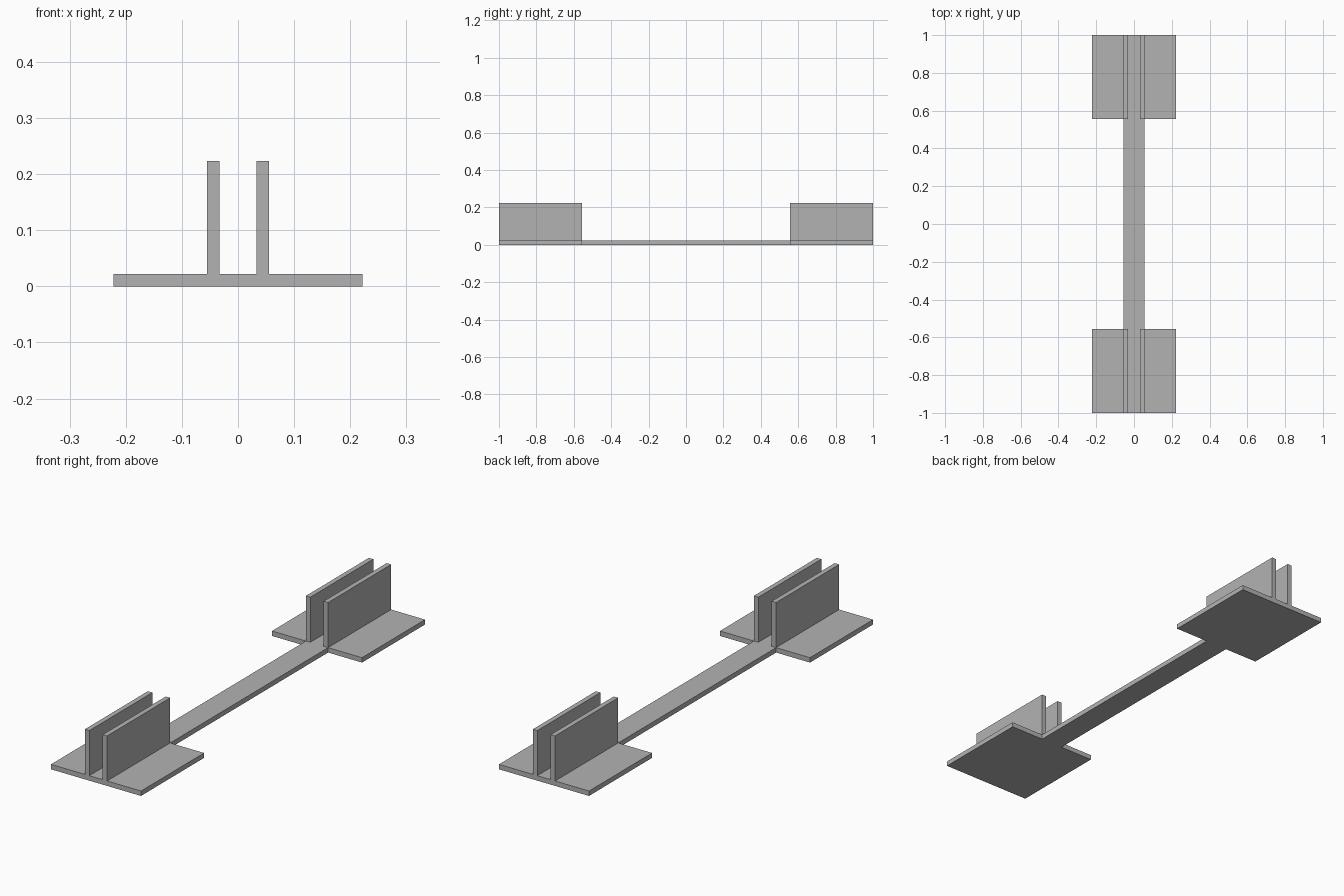
import bpy
import bmesh

cube = bpy.data.objects.get("Cube")
if cube:
    bpy.data.objects.remove(cube, do_unlink=True)

HALF_LENGTH = 1.0
PLATE_START = 0.556     # inner edge of each end plate
PLATE_HALF = 0.222
BAR_HALF = 0.055
THICK = 0.022
WALL_TOP = 0.223

grey = bpy.data.materials.new("plain_grey")
grey.use_nodes = True
colour = (0.45, 0.45, 0.45, 1)
grey.diffuse_color = colour
grey.node_tree.nodes["Principled BSDF"].inputs["Base Color"].default_value = colour


def prism(name, outline, bottom, top):
    """Extrude a flat outline from bottom to top."""
    bm = bmesh.new()
    face = bm.faces.new([bm.verts.new((x, y, bottom)) for x, y in outline])
    result = bmesh.ops.extrude_face_region(bm, geom=[face])
    raised = [v for v in result["geom"] if isinstance(v, bmesh.types.BMVert)]
    bmesh.ops.translate(bm, verts=raised, vec=(0, 0, top - bottom))
    bmesh.ops.recalc_face_normals(bm, faces=bm.faces)
    mesh = bpy.data.meshes.new(name)
    bm.to_mesh(mesh)
    bm.free()
    mesh.materials.append(grey)
    obj = bpy.data.objects.new(name, mesh)
    bpy.context.collection.objects.link(obj)
    return obj


# Base: two wide end plates joined by a narrow bar
quarter = [(BAR_HALF, PLATE_START), (PLATE_HALF, PLATE_START), (PLATE_HALF, HALF_LENGTH)]
right_half = [(x, -y) for x, y in reversed(quarter)] + quarter
outline = right_half + [(-x, y) for x, y in reversed(right_half)]
prism("base", outline, 0, THICK)

# Upright walls: a parallel pair on each end plate
for end, y_sign in (("front", -1), ("back", 1)):
    for side, x_sign in (("left", 1), ("right", -1)):
        xs = (x_sign * (BAR_HALF - THICK), x_sign * BAR_HALF)
        ys = (y_sign * PLATE_START, y_sign * HALF_LENGTH)
        rectangle = [(xs[0], ys[0]), (xs[1], ys[0]), (xs[1], ys[1]), (xs[0], ys[1])]
        prism(f"{end}_{side}_wall", rectangle, THICK, WALL_TOP)
